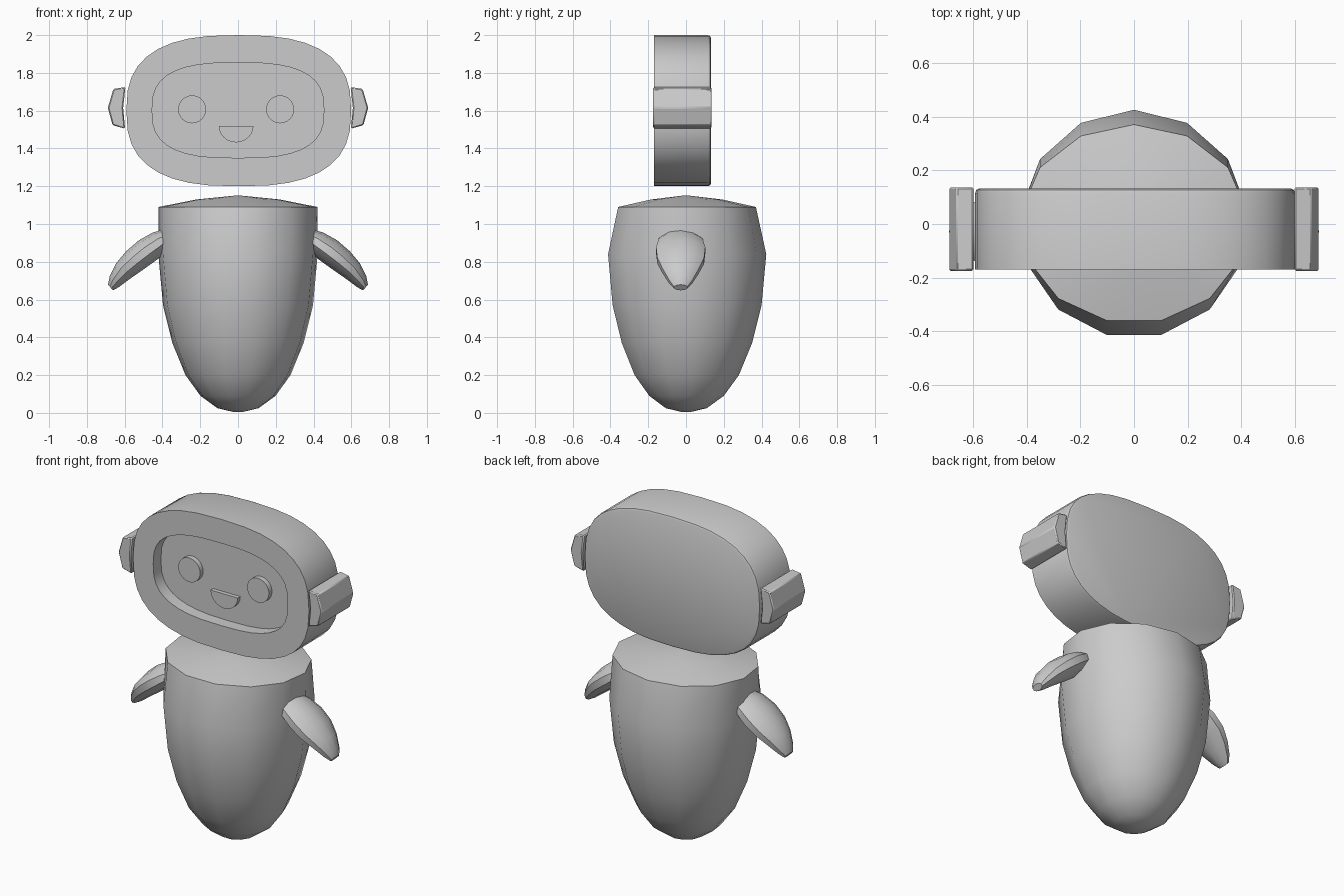
import bpy, bmesh, math
from math import sin, cos, pi

cube = bpy.data.objects.get("Cube")
if cube:
    bpy.data.objects.remove(cube, do_unlink=True)

grey = bpy.data.materials.new("light grey")
grey.use_nodes = True
GREY = (0.6, 0.6, 0.6, 1)
grey.diffuse_color = GREY
grey.node_tree.nodes["Principled BSDF"].inputs["Base Color"].default_value = GREY


def loft(name, rings, angle=30):
    """Skin a stack of equal-length rings and cap both ends."""
    bm = bmesh.new()
    loops = [[bm.verts.new(p) for p in ring] for ring in rings]
    n = len(loops[0])
    for a, b in zip(loops, loops[1:]):
        for i in range(n):
            j = (i + 1) % n
            bm.faces.new((a[i], a[j], b[j], b[i]))
    bm.faces.new(loops[0][::-1])
    bm.faces.new(loops[-1])
    bmesh.ops.recalc_face_normals(bm, faces=bm.faces)
    mesh = bpy.data.meshes.new(name)
    bm.to_mesh(mesh)
    bm.free()
    mesh.materials.append(grey)
    obj = bpy.data.objects.new(name, mesh)
    bpy.context.collection.objects.link(obj)
    bpy.ops.object.select_all(action='DESELECT')
    obj.select_set(True)
    bpy.context.view_layer.objects.active = obj
    bpy.ops.object.shade_smooth_by_angle(angle=math.radians(angle))
    return obj


def oval(cx, y, cz, rx, rz, power=2.0, n=36):
    """Superellipse standing in the xz plane."""
    def s(v):
        return math.copysign(abs(v) ** (2 / power), v)
    return [(cx + rx * s(cos(2 * pi * i / n)), y, cz + rz * s(sin(2 * pi * i / n)))
            for i in range(n)]


def prism(name, outline, y0, y1):
    return loft(name, [[(x, y, z) for x, z in outline] for y in (y0, y1)])


# Body: thirteen-sided egg with a low domed lid
def body_ring(z, rx, ry):
    return [(rx * cos(pi / 2 + 2 * pi * i / 13), ry * sin(pi / 2 + 2 * pi * i / 13), z)
            for i in range(13)]


profile = [(0.006, .03, .03), (.025, .11, .11), (.09, .2, .2), (.2, .28, .28),
           (.37, .35, .35), (.57, .4, .4), (.84, .425, .425), (1.09, .425, .37),
           (1.13, .22, .19), (1.15, .02, .02)]
loft("body", [body_ring(*p) for p in profile], 32)

# Head: rounded slab with a recessed face panel
loft("head", [oval(.004, .132, 1.6, .58, .385, 2.65),
              oval(.004, .127, 1.6, .591, .396, 2.65),
              oval(.004, .115, 1.6, .595, .4, 2.65),
              oval(.004, -.17, 1.6, .595, .4, 2.65),
              oval(0, -.17, 1.602, .455, .252, 2.8),
              oval(0, -.095, 1.602, .455, .252, 2.8)])

# Face: raised eyes and a half-round smile
for side, x in (("right", -.243), ("left", .223)):
    loft(side + "_eye", [oval(x, y, 1.607, .074, .074, n=24) for y in (-.09, -.125)])
smile = [(-.01 + .092 * cos(a), 1.52 + .088 * sin(a))
         for a in (-pi * i / 12 for i in range(13))]
prism("mouth", smile, -.09, -.12)

# Ears and flippers, mirrored by side
ear = [(.598, 1.505), (.608, 1.615), (.596, 1.725), (.66, 1.715),
       (.689, 1.615), (.664, 1.523)]
# Flipper sections: x, z, half width, half thickness
arm = [(.33, .95, .08, .04), (.41, .908, .122, .062), (.48, .86, .137, .07),
       (.55, .805, .13, .066), (.61, .75, .1, .055), (.655, .695, .065, .038),
       (.675, .664, .038, .02)]
for side, s in (("right", -1), ("left", 1)):
    obj = prism(side + "_ear", [(s * x, z) for x, z in ear], -.174, .136)
    bevel = obj.modifiers.new("edge_bevel", 'BEVEL')
    bevel.width = .006
    bevel.segments = 1
    tilt = math.radians(40)
    rings = []
    for x, z, w, t in arm:
        ring = []
        for i in range(10):
            a = 2 * pi * i / 10
            ring.append((s * (x + t * cos(a) * sin(tilt)),
                         -.028 + w * sin(a), z + t * cos(a) * cos(tilt)))
        rings.append(ring)
    loft(side + "_flipper", rings)
